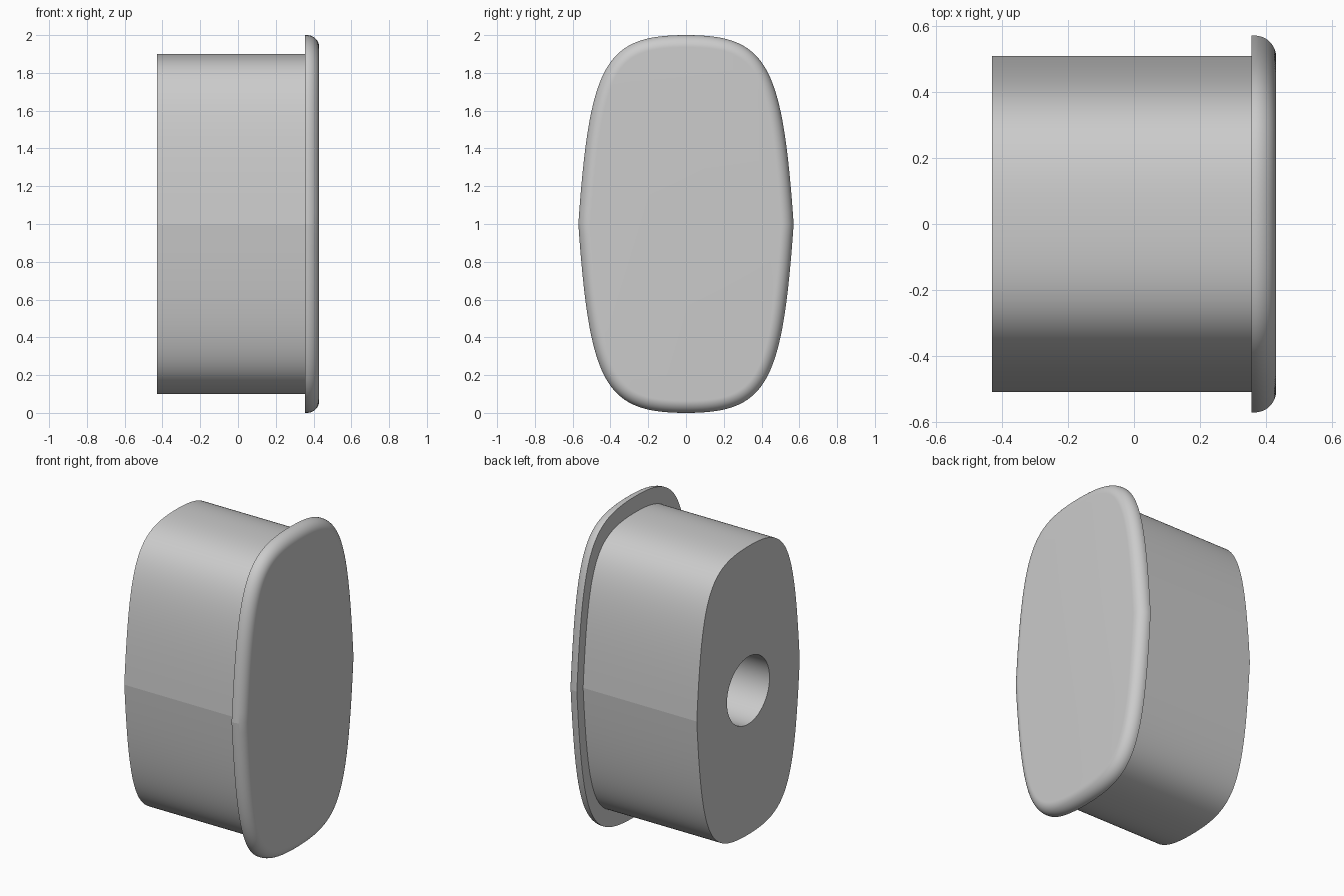
import bpy, bmesh, math
from mathutils import Vector

if "Cube" in bpy.data.objects:
    bpy.data.objects.remove(bpy.data.objects["Cube"], do_unlink=True)

QUARTER = 40      # outline steps per quadrant
ROUND = 16        # steps in the rounded rim
BACK, SEAT, FACE = -0.43, 0.355, 0.43

grey = bpy.data.materials.new("plain grey")
grey.use_nodes = True
colour = (0.6, 0.6, 0.6, 1)
grey.diffuse_color = colour
grey.node_tree.nodes["Principled BSDF"].inputs["Base Color"].default_value = colour


def outline(half_width, half_height):
    """Barrel-shaped closed outline, mirrored from one Bezier quadrant."""
    ctrl = [Vector(p) for p in ((1, 0), (0.895, 0.85), (0.755, 1), (0, 1))]
    quad = []
    for i in range(QUARTER + 1):
        t = i / QUARTER
        s = 1 - t
        p = s**3 * ctrl[0] + 3*s*s*t * ctrl[1] + 3*s*t*t * ctrl[2] + t**3 * ctrl[3]
        quad.append(Vector((p.x * half_width, p.y * half_height)))
    half = quad + [Vector((-p.x, p.y)) for p in reversed(quad[:-1])]
    return half + [Vector((p.x, -p.y)) for p in reversed(half[1:-1])]


def inset(loop, d):
    """Move every outline point inward along its normal."""
    out = []
    for i, p in enumerate(loop):
        tangent = (loop[(i + 1) % len(loop)] - loop[i - 1]).normalized()
        out.append(p + d * Vector((-tangent.y, tangent.x)))
    return out


def loft(name, sections, caps):
    """Skin a list of (x, outline) sections, optionally closing both ends."""
    bm = bmesh.new()
    rings = [[bm.verts.new((x, p.x, p.y + 1)) for p in loop] for x, loop in sections]
    for a, b in zip(rings, rings[1:]):
        for i in range(len(a)):
            j = (i + 1) % len(a)
            bm.faces.new((a[i], a[j], b[j], b[i]))
    if caps:
        bm.faces.new(rings[0][::-1])
        bm.faces.new(rings[-1])
    mesh = bpy.data.meshes.new(name)
    bm.to_mesh(mesh)
    bm.free()
    mesh.materials.append(grey)
    obj = bpy.data.objects.new(name, mesh)
    bpy.context.collection.objects.link(obj)
    bpy.ops.object.select_all(action='DESELECT')
    obj.select_set(True)
    bpy.context.view_layer.objects.active = obj
    bpy.ops.object.shade_smooth_by_angle(angle=math.radians(7))


# Plug body with a round blind hole in its back
body = outline(0.508, 0.9)
count = len(body)
hole = [Vector((math.cos(a), math.sin(a))) * 0.21
        for a in (i * math.tau / count for i in range(count))]
loft("plug_body", [(SEAT, hole), (BACK, hole), (BACK, body), (SEAT, body)], False)

# Wider end cap with a rounded rim
rim = outline(0.57, 1.0)
radius = 0.065
sections = [(SEAT, rim)]
for i in range(ROUND + 1):
    a = i / ROUND * math.pi / 2
    sections.append((FACE - radius * (1 - math.sin(a)),
                     inset(rim, radius * (1 - math.cos(a)))))
loft("end_cap", sections, True)
